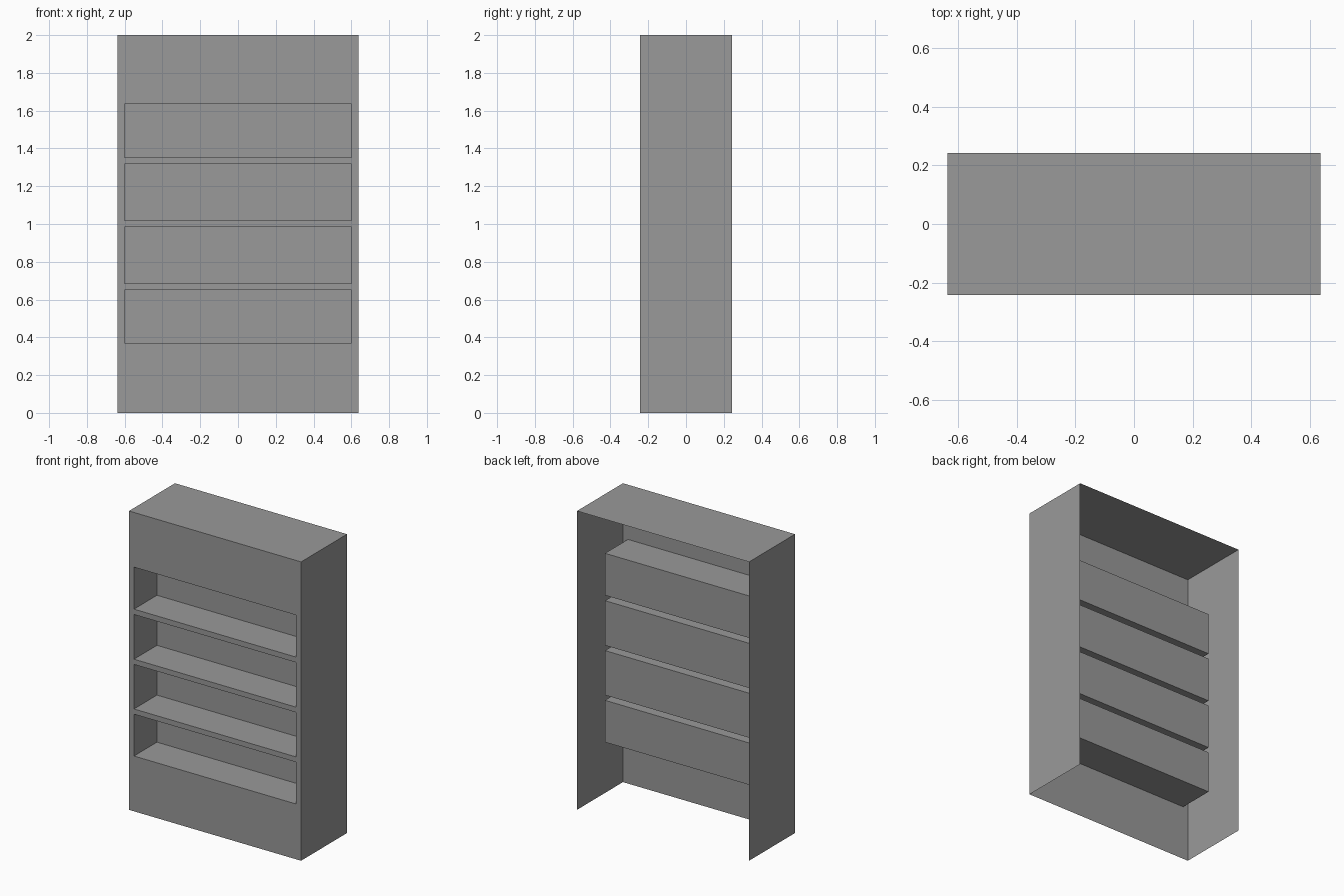
import bpy, bmesh

if "Cube" in bpy.data.objects:
    bpy.data.objects.remove(bpy.data.objects["Cube"])

W, D, H = 0.637, 0.243, 2.0        # half width, half depth, height
NX, NY = 0.60, 0.0                 # niche half width, niche back plane
NICHES = [(0.37, 0.65), (0.685, 0.983), (1.018, 1.317), (1.353, 1.634)]

grey = bpy.data.materials.new("mid grey")
grey.diffuse_color = (0.32, 0.32, 0.32, 1)
grey.use_nodes = True
grey.node_tree.nodes["Principled BSDF"].inputs["Base Color"].default_value = grey.diffuse_color


def sheet_object(name, quads):
    """Thin-sheet part made of quads, shared corners welded."""
    bm = bmesh.new()
    for q in quads:
        bm.faces.new([bm.verts.new(p) for p in q])
    bmesh.ops.remove_doubles(bm, verts=bm.verts, dist=1e-5)
    me = bpy.data.meshes.new(name)
    bm.to_mesh(me)
    bm.free()
    me.materials.append(grey)
    ob = bpy.data.objects.new(name, me)
    bpy.context.collection.objects.link(ob)


def facing_front(x0, x1, z0, z1, y):
    return [(x0, y, z0), (x1, y, z0), (x1, y, z1), (x0, y, z1)]


def facing_up(x, y0, y1, z):
    return [(-x, y0, z), (x, y0, z), (x, y1, z), (-x, y1, z)]


def facing_right(x, y0, y1, z0, z1):
    return [(x, y0, z0), (x, y1, z0), (x, y1, z1), (x, y0, z1)]


# Side walls and top; back and bottom stay open
sheet_object("right_wall", [facing_right(W, -D, D, 0, H)])
sheet_object("left_wall", [facing_right(-W, -D, D, 0, H)[::-1]])
sheet_object("top_panel", [facing_up(W, -D, D, H)])

# Front panel with four openings
xs = [-W, -NX, NX, W]
zs = [0] + [z for n in NICHES for z in n] + [H]
front = []
for j in range(len(zs) - 1):
    for i in range(3):
        if not (i == 1 and j % 2 == 1):
            front.append(facing_front(xs[i], xs[i + 1], zs[j], zs[j + 1], -D))
sheet_object("front_panel", front)

# Shelf niches: five-sided boxes seen from inside
for k, (z0, z1) in enumerate(NICHES):
    sheet_object(f"shelf_niche_{k + 1}", [
        facing_front(-NX, NX, z0, z1, NY),
        facing_up(NX, -D, NY, z0),
        facing_up(NX, -D, NY, z1)[::-1],
        facing_right(-NX, -D, NY, z0, z1),
        facing_right(NX, -D, NY, z0, z1)[::-1],
    ])
